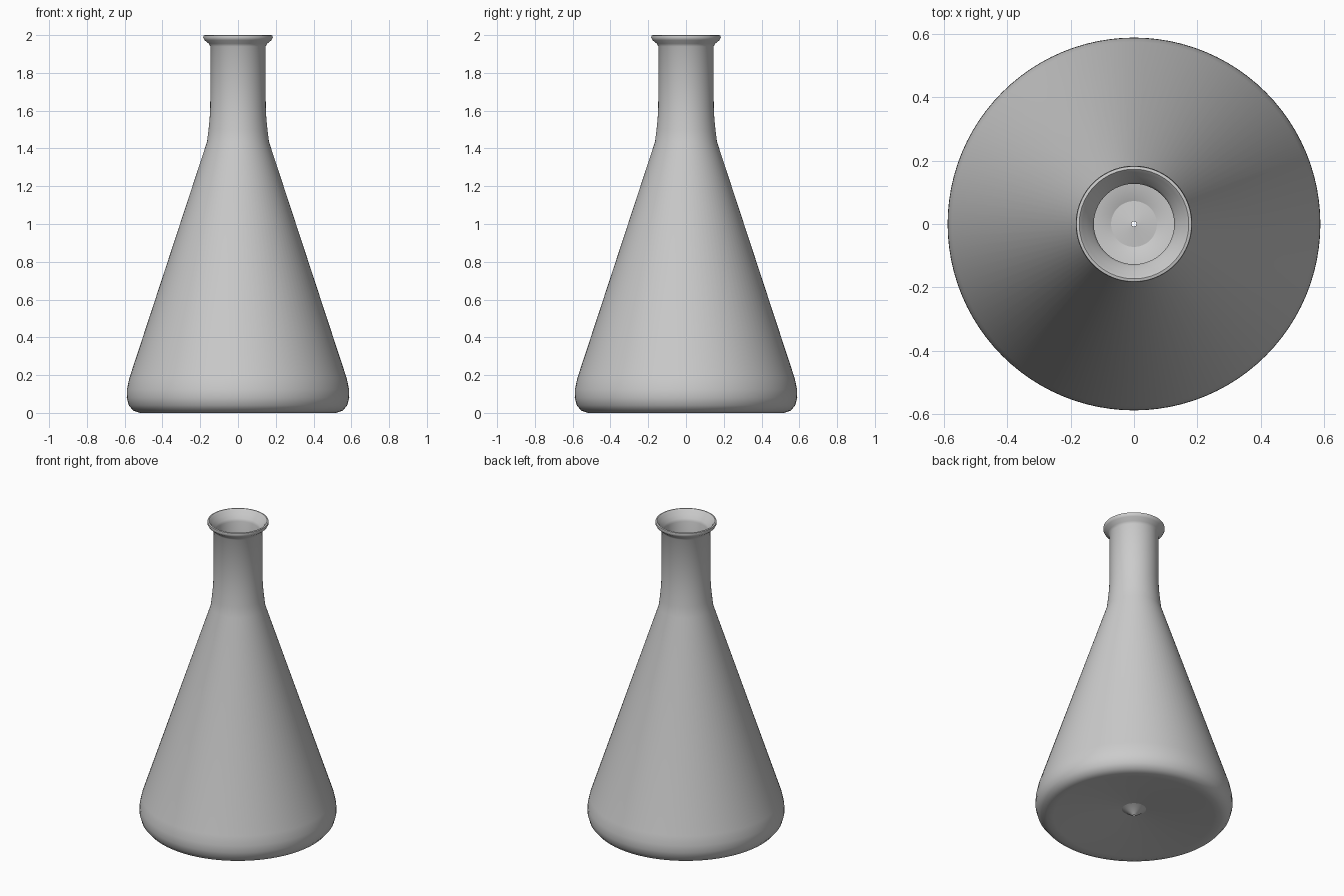
import bpy, bmesh, math

if "Cube" in bpy.data.objects:
    bpy.data.objects.remove(bpy.data.objects["Cube"])

SEGMENTS = 96

# Closed wall profile (radius, height): outside from the base up, then inside back down
outer = [(0.008, 0.06), (0.25, 0.031), (0.48, 0.003), (0.52, 0.0), (0.555, 0.012), (0.578, 0.04),
         (0.589, 0.08), (0.588, 0.125), (0.575, 0.185),
         (0.164, 1.435), (0.156, 1.50), (0.150, 1.56), (0.147, 1.62), (0.146, 1.94)]
lip = [(0.155, 1.955), (0.177, 1.973), (0.184, 1.986), (0.182, 1.998),
       (0.173, 2.0), (0.163, 1.990), (0.152, 1.972), (0.133, 1.952)]
inner = [(0.127, 1.935), (0.127, 1.62), (0.131, 1.56), (0.137, 1.50), (0.145, 1.43),
         (0.556, 0.18), (0.568, 0.125), (0.569, 0.085), (0.56, 0.052),
         (0.545, 0.032), (0.515, 0.022), (0.48, 0.025), (0.25, 0.053), (0.12, 0.085), (0.008, 0.008)]
profile = outer + lip + inner


def lathe(name, points):
    """Revolve a closed profile around the z axis."""
    bm = bmesh.new()
    rings = []
    for i in range(SEGMENTS):
        a = 2 * math.pi * i / SEGMENTS
        rings.append([bm.verts.new((r * math.cos(a), r * math.sin(a), z)) for r, z in points])
    n = len(points)
    for i in range(SEGMENTS):
        p, q = rings[i], rings[(i + 1) % SEGMENTS]
        for j in range(n):
            k = (j + 1) % n
            bm.faces.new((p[j], q[j], q[k], p[k]))
    bmesh.ops.recalc_face_normals(bm, faces=bm.faces)
    mesh = bpy.data.meshes.new(name)
    bm.to_mesh(mesh)
    bm.free()
    obj = bpy.data.objects.new(name, mesh)
    bpy.context.collection.objects.link(obj)
    return obj


# Conical flask with a hollow body, neck and flared lip
flask = lathe("conical_flask", profile)
bpy.context.view_layer.objects.active = flask
flask.select_set(True)
bpy.ops.object.shade_smooth_by_angle(angle=math.radians(50))
